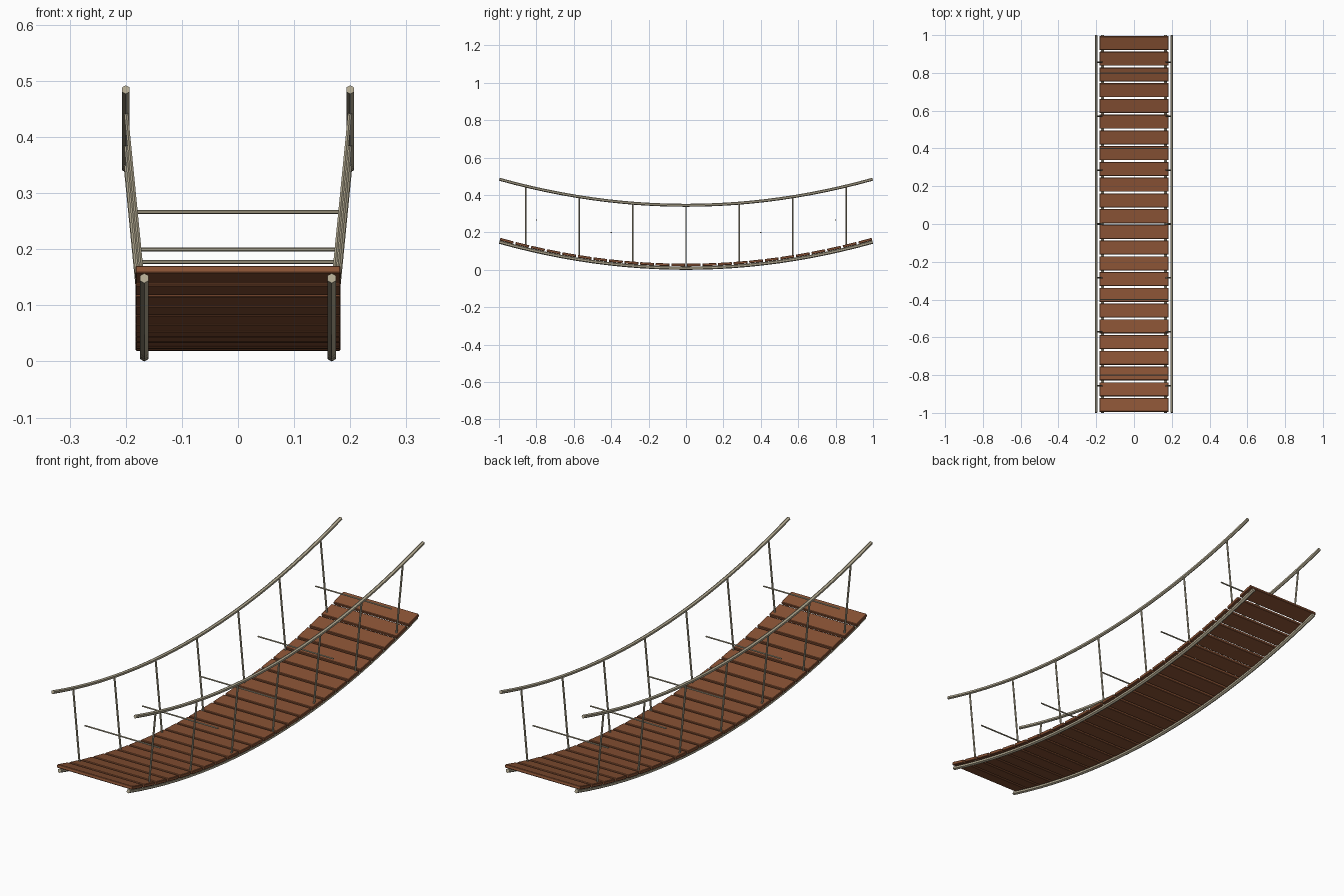
import bpy, bmesh, math
from mathutils import Vector, Matrix

cube = bpy.data.objects.get("Cube")
if cube:
    bpy.data.objects.remove(cube, do_unlink=True)


def material(name, color):
    m = bpy.data.materials.new(name)
    m.use_nodes = True
    m.diffuse_color = color
    m.node_tree.nodes["Principled BSDF"].inputs["Base Color"].default_value = color
    return m


wood = material("brown_wood", (0.25, 0.085, 0.035, 1))
rope = material("pale_rope", (0.46, 0.41, 0.29, 1))

SAG = 0.14           # both rope pairs follow the same parabola
LOW_X, LOW_Z = 0.167, 0.009
TOP_X, TOP_Z = 0.2, 0.345
END = 0.998


def sag(base, y):
    return base + SAG * y * y


def finish(name, bm, mat):
    bmesh.ops.recalc_face_normals(bm, faces=bm.faces)
    mesh = bpy.data.meshes.new(name)
    bm.to_mesh(mesh)
    bm.free()
    mesh.materials.append(mat)
    ob = bpy.data.objects.new(name, mesh)
    bpy.context.collection.objects.link(ob)
    return ob


def tube(name, points, radius, sides=6):
    """Sweep a regular polygon along a path and cap both ends."""
    bm = bmesh.new()
    rings = []
    for i, p in enumerate(points):
        t = (points[min(i + 1, len(points) - 1)] - points[max(i - 1, 0)]).normalized()
        ref = Vector((0, 0, 1)) if abs(t.z) < 0.8 else Vector((0, 1, 0))
        side = t.cross(ref).normalized()
        up = side.cross(t)
        rings.append([bm.verts.new(p + radius * (side * math.sin(a) + up * math.cos(a)))
                      for a in (math.tau * k / sides for k in range(sides))])
    for a, b in zip(rings, rings[1:]):
        for k in range(sides):
            n = (k + 1) % sides
            bm.faces.new((a[k], a[n], b[n], b[k]))
    bm.faces.new(rings[0])
    bm.faces.new(rings[-1])
    return finish(name, bm, rope)


def sagging_rope(name, x, z, radius, steps=24):
    ys = [END * (2 * i / steps - 1) for i in range(steps + 1)]
    tube(name, [Vector((x, y, sag(z, y))) for y in ys], radius)


# Main ropes and hangers on each side
for label, s in (("left", 1), ("right", -1)):
    sagging_rope(f"{label}_deck_rope", s * LOW_X, LOW_Z, 0.009)
    sagging_rope(f"{label}_hand_rope", s * TOP_X, TOP_Z, 0.008)
    for i in range(7):
        y = (i - 3) * 2 / 7
        tube(f"{label}_hanger_{i + 1}",
             [Vector((s * LOW_X, y, sag(LOW_Z, y))),
              Vector((s * TOP_X, y, sag(TOP_Z, y)))], 0.004)

# Cross ropes halfway up the sides
mid_x, mid_z = (LOW_X + TOP_X) / 2, (LOW_Z + TOP_Z) / 2
for i in range(5):
    y = (i - 2) * 0.4
    z = sag(mid_z, y)
    tube(f"cross_rope_{i + 1}", [Vector((-mid_x, y, z)), Vector((mid_x, y, z))], 0.0035)

# Deck planks tilted to follow the ropes
COUNT = 24
for i in range(COUNT):
    y = (i + 0.5) * 2 / COUNT - 1
    bm = bmesh.new()
    bmesh.ops.create_cube(bm, size=1, matrix=Matrix.Diagonal((0.366, 0.074, 0.014, 1)))
    bmesh.ops.bevel(bm, geom=bm.edges[:], offset=0.002, segments=1, affect='EDGES')
    ob = finish(f"plank_{i + 1}", bm, wood)
    ob.location = (0, y, sag(LOW_Z + 0.017, y))
    ob.rotation_euler.x = math.atan(2 * SAG * y)
